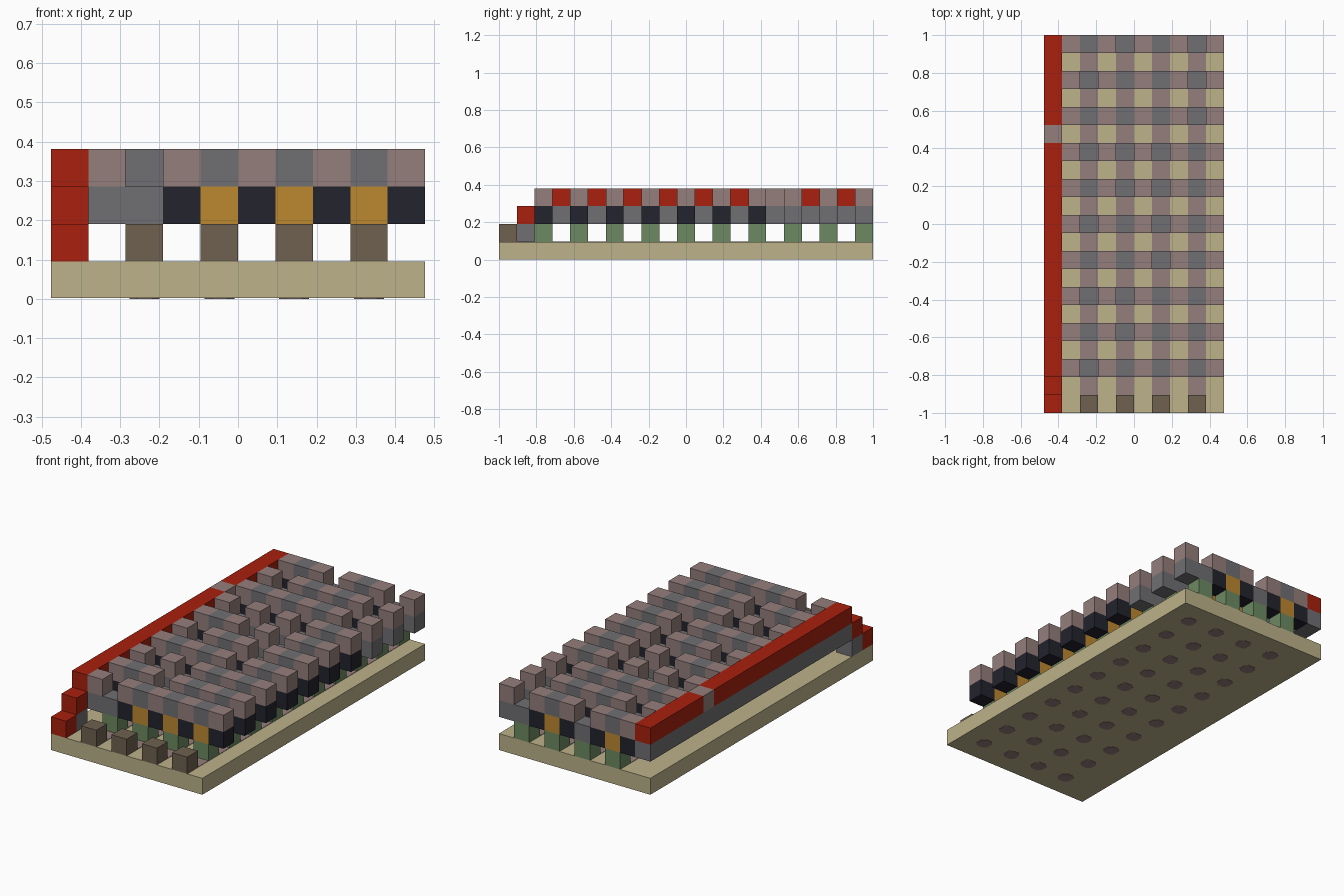
import bpy
import bmesh
from math import radians
from mathutils import Vector, Matrix

old = bpy.data.objects.get("Cube")
if old:
    bpy.data.objects.remove(old, do_unlink=True)

CELL = 2 / 21
COLS, ROWS = 10, 21


def material(name, rgb):
    linear = [((c / 255 + 0.055) / 1.055) ** 2.4 for c in rgb]
    mat = bpy.data.materials.new(name)
    mat.use_nodes = True
    mat.diffuse_color = (*linear, 1)
    bsdf = next(n for n in mat.node_tree.nodes if n.type == "BSDF_PRINCIPLED")
    bsdf.inputs["Base Color"].default_value = (*linear, 1)
    bsdf.inputs["Roughness"].default_value = 0.9
    return mat


tan = material("tan", (188, 178, 138))
red = material("red", (168, 32, 14))
mauve = material("mauve", (148, 126, 123))
grey = material("grey", (112, 112, 115))
black = material("near black", (35, 35, 46))
orange = material("orange", (188, 136, 48))
brown = material("brown", (110, 97, 80))
green = material("green", (109, 138, 98))


def corner(x, y, z):
    return Vector((x - COLS / 2, y - ROWS / 2, z)) * CELL


def finish(name, bm, mat):
    mesh = bpy.data.meshes.new(name)
    bm.to_mesh(mesh)
    bm.free()
    mesh.materials.append(mat)
    obj = bpy.data.objects.new(name, mesh)
    bpy.context.collection.objects.link(obj)
    return obj


def add_box(bm, low, high):
    size = high - low
    matrix = Matrix.Translation((low + high) / 2) @ Matrix.Diagonal((*size, 1))
    return bmesh.ops.create_cube(bm, size=1, matrix=matrix)["verts"]


def blocks(name, cells, mat):
    """Grid blocks in one object, with the walls between neighbours removed."""
    bm = bmesh.new()
    for cell in cells:
        verts = add_box(bm, corner(*cell), corner(*(c + 1 for c in cell)))
        faces = {f for v in verts for f in v.link_faces}
        inner = []
        for f in faces:
            f.normal_update()
            step = [round(n) for n in f.normal]
            if tuple(c + s for c, s in zip(cell, step)) in cells:
                inner.append(f)
        bmesh.ops.delete(bm, geom=inner, context="FACES")
    bmesh.ops.remove_doubles(bm, verts=bm.verts, dist=0.0005)
    bmesh.ops.dissolve_limit(bm, angle_limit=radians(1), verts=bm.verts, edges=bm.edges)
    return finish(name, bm, mat)


# Base slab
bm = bmesh.new()
add_box(bm, corner(0, 0, 0) + Vector((0, 0, 0.002)), corner(COLS, ROWS, 1))
finish("base_slab", bm, tan)

# Inlays between the posts: square on the slab, eight-sided underneath
tops, bottoms = bmesh.new(), bmesh.new()
for col in range(2, COLS, 2):
    for row in range(1, ROWS, 2):
        add_box(tops, corner(col, row, 1) - Vector((0, 0, 0.003)),
                corner(col + 1, row + 1, 1) + Vector((0, 0, 0.002)))
        add_box(bottoms, corner(col + 0.1, row + 0.1, 0),
                corner(col + 0.9, row + 0.9, 0) + Vector((0, 0, 0.004)))
upright = [e for e in bottoms.edges if abs(e.verts[0].co.z - e.verts[1].co.z) > 0.001]
bmesh.ops.bevel(bottoms, geom=upright, offset=0.018, segments=1, affect="EDGES")
finish("slab_top_inlays", tops, mauve)
finish("slab_bottom_inlays", bottoms, mauve)

# Crossbars: each counts up in binary, and a set bit lowers its crossing
posts, low_blocks, supports, bridges, caps, raised = (set() for _ in range(6))
for row in range(2, ROWS, 2):
    high = {col for col in range(2, COLS, 2) if not (row // 2) >> (col // 2 - 1) & 1}
    for col in range(1, COLS):
        if col % 2:
            caps.add((col, row, 3))
            near_high = col - 1 in high or col + 1 in high
            (supports if near_high else low_blocks).add((col, row, 2))
        else:
            posts.add((col, row, 1))
            if col in high:
                bridges.add((col, row, 2))
                raised.add((col, row, 3))
            else:
                low_blocks.add((col, row, 2))

blocks("posts", posts, green)
blocks("crossbar_supports", supports, black)
blocks("crossing_supports", bridges, orange)
blocks("crossbar_caps", caps, mauve)
blocks("raised_crossings", raised, grey)
blocks("lowered_crossings", low_blocks, grey)

# Input blocks along the front edge
blocks("front_blocks", {(col, 0, 1) for col in range(2, COLS, 2)}, brown)

# Side rail: climbs two steps, then runs to the back with one break
BREAK_ROW = 15
rail = {(0, row, min(row + 1, 3)) for row in range(ROWS) if row != BREAK_ROW}
blocks("side_rail", rail, red)
blocks("rail_break", {(0, BREAK_ROW, 3)}, mauve)
blocks("rail_support", {(0, row, min(row, 2)) for row in range(1, ROWS)}, grey)
